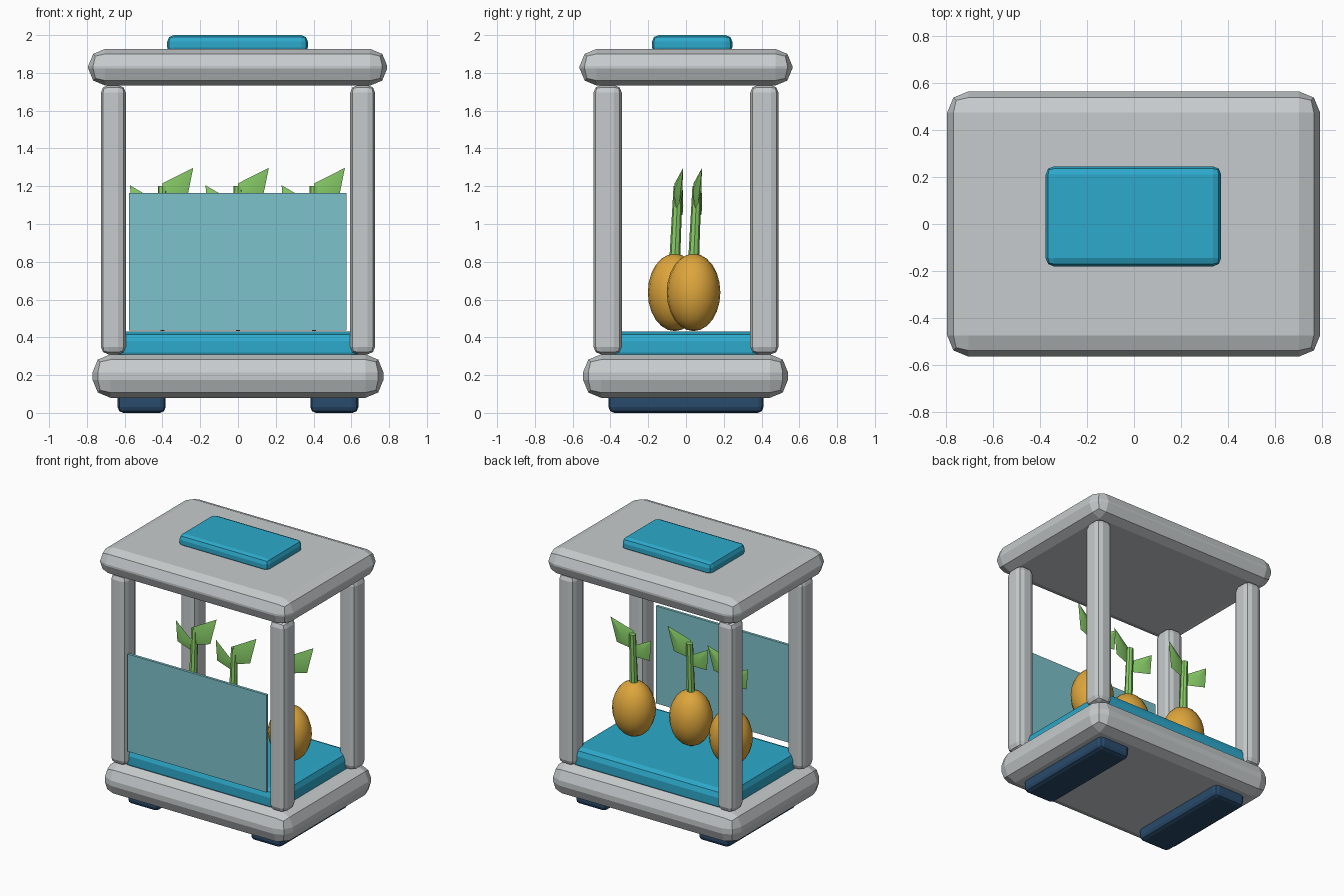
import bpy, bmesh, math
from mathutils import Vector

if "Cube" in bpy.data.objects:
    bpy.data.objects.remove(bpy.data.objects["Cube"])


def material(name, rgb):
    m = bpy.data.materials.new(name)
    m.diffuse_color = (*rgb, 1)
    m.use_nodes = True
    m.node_tree.nodes["Principled BSDF"].inputs["Base Color"].default_value = m.diffuse_color
    return m


GREY = material("light grey", (0.57, 0.60, 0.61))
TEAL = material("teal blue", (0.026, 0.40, 0.60))
NAVY = material("navy", (0.022, 0.07, 0.15))
GLASS = material("pale glass", (0.20, 0.54, 0.60))
ORANGE = material("amber", (0.73, 0.38, 0.045))
GREEN = material("leaf green", (0.25, 0.62, 0.14))


def finish(name, bm, mat, smooth=False):
    bmesh.ops.recalc_face_normals(bm, faces=bm.faces)
    me = bpy.data.meshes.new(name)
    bm.to_mesh(me)
    bm.free()
    me.materials.append(mat)
    ob = bpy.data.objects.new(name, me)
    bpy.context.collection.objects.link(ob)
    if smooth:
        bpy.context.view_layer.objects.active = ob
        bpy.ops.object.select_all(action='DESELECT')
        ob.select_set(True)
        bpy.ops.object.shade_smooth_by_angle(angle=math.radians(35))
    return ob


def box(name, x, y, z, mat, bevel=0.0):
    """Box from (min, max) pairs, with a two-step rounded edge."""
    bm = bmesh.new()
    bmesh.ops.create_cube(bm, size=1)
    for v in bm.verts:
        for i, (a, b) in enumerate((x, y, z)):
            v.co[i] = b if v.co[i] > 0 else a
    ob = finish(name, bm, mat)
    if bevel:
        mod = ob.modifiers.new("rounding", 'BEVEL')
        mod.width, mod.segments = bevel, 2
    return ob


# Housing
box("base", (-0.77, 0.77), (-0.545, 0.54), (0.08, 0.31), GREY, 0.095)
box("roof", (-0.793, 0.79), (-0.563, 0.563), (1.733, 1.927), GREY, 0.09)
box("roof_hatch", (-0.375, 0.37), (-0.18, 0.245), (1.90, 2.0), TEAL, 0.035)
box("tray", (-0.65, 0.65), (-0.445, 0.445), (0.27, 0.43), TEAL, 0.05)
box("front_glass", (-0.578, 0.575), (-0.483, -0.463), (0.435, 1.165), GLASS)
for side, s in (("left", -1), ("right", 1)):
    box(side + "_foot", (s * 0.51 - 0.127, s * 0.51 + 0.127), (-0.41, 0.41),
        (0.0, 0.11), NAVY, 0.03)
    for end, e in (("front", -1), ("back", 1)):
        box(f"{end}_{side}_post", (s * 0.66 - 0.066, s * 0.66 + 0.066),
            (e * 0.415 - 0.075, e * 0.415 + 0.075), (0.31, 1.735), GREY, 0.04)


def leaf(name, origin, outline):
    """Four-cornered leaf, pinched to a thin rim around a thicker middle."""
    bm = bmesh.new()
    rim = [bm.verts.new(Vector(p) + origin) for p in outline]
    mid = sum((v.co for v in rim), Vector()) / len(rim)
    for d in (-0.022, 0.022):
        hub = bm.verts.new(mid + Vector((0, d, 0)))
        for a, b in zip(rim, rim[1:] + rim[:1]):
            bm.faces.new((a, b, hub))
    finish(name, bm, GREEN, True)


# Row of sprouting fruits
for n, (px, py) in enumerate(((-0.4, 0.04), (0.0, -0.06), (0.403, 0.04)), 1):
    bm = bmesh.new()
    bmesh.ops.create_uvsphere(bm, u_segments=18, v_segments=12, radius=1)
    for v in bm.verts:
        v.co = Vector((px + 0.153 * v.co.x, py + 0.142 * v.co.y, 0.638 + 0.205 * v.co.z))
    finish(f"fruit_{n}", bm, ORANGE, True)

    bm = bmesh.new()
    bmesh.ops.create_cone(bm, cap_ends=True, segments=8, radius1=0.029,
                          radius2=0.024, depth=0.40)
    for v in bm.verts:
        v.co += Vector((px, py + (0.018 if v.co.z > 0 else 0.0), 1.0))
    finish(f"stem_{n}", bm, GREEN, True)

    o = Vector((px, py, 0))
    leaf(f"right_leaf_{n}", o, ((0, 0, 1.215), (0.163, 0.045, 1.297),
                                (0.125, 0.025, 1.11), (0, 0.005, 1.08)))
    leaf(f"left_leaf_{n}", o, ((-0.01, 0, 1.11), (-0.172, 0.042, 1.205),
                               (-0.16, 0.042, 1.05), (-0.02, 0.01, 1.03)))
